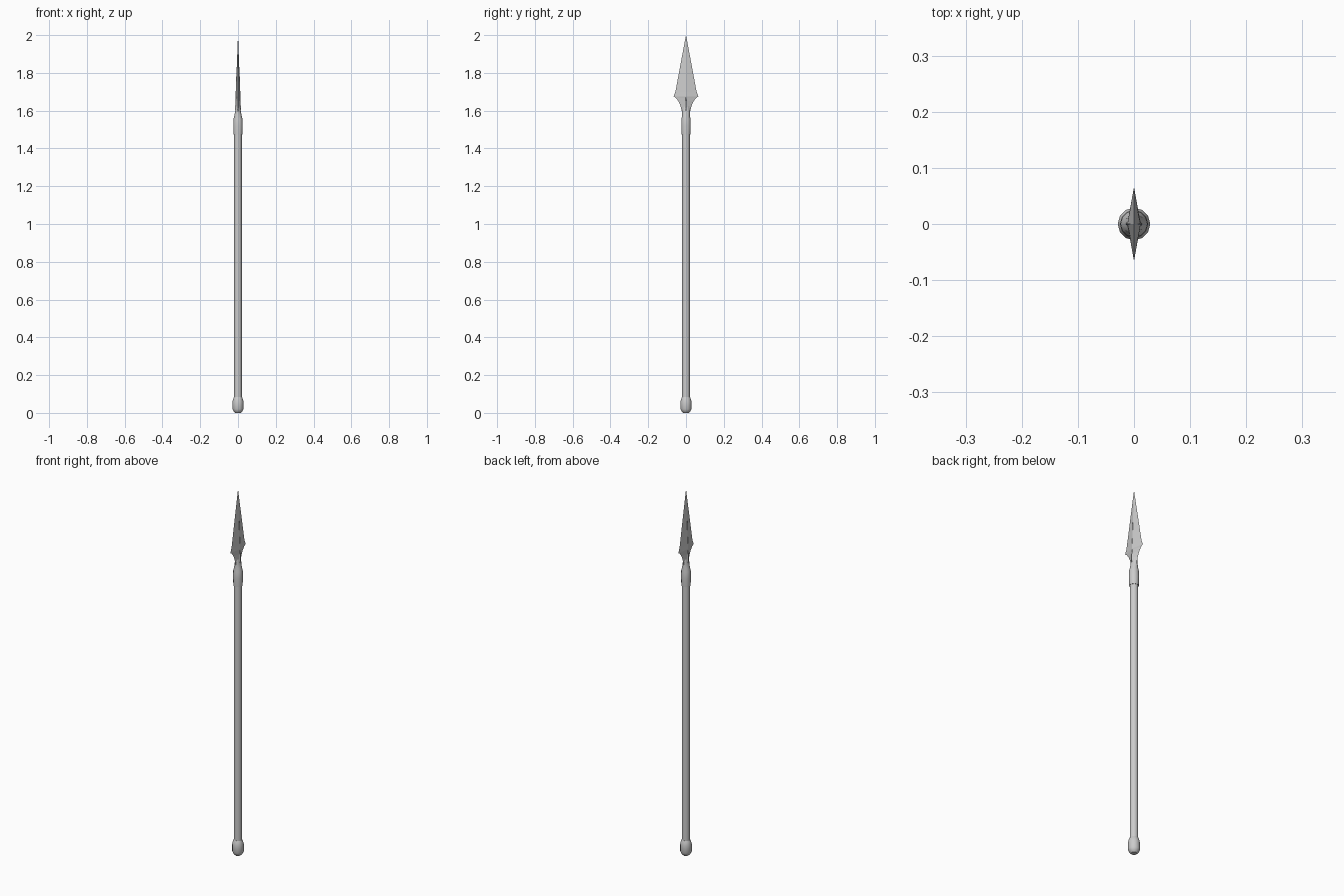
import bpy, bmesh, math

if "Cube" in bpy.data.objects:
    bpy.data.objects.remove(bpy.data.objects["Cube"])


def loft(name, rows, sides, phase=0.0, smooth=True):
    """Stack elliptical rings given as (z, half size in x, half size in y)."""
    bm = bmesh.new()
    rings = []
    for z, rx, ry in rows:
        ring = []
        for i in range(sides):
            a = 2 * math.pi * i / sides + phase
            ring.append(bm.verts.new((rx * math.cos(a), ry * math.sin(a), z)))
        rings.append(ring)
    for low, high in zip(rings, rings[1:]):
        for i in range(sides):
            j = (i + 1) % sides
            bm.faces.new((low[i], low[j], high[j], high[i]))
    bm.faces.new(rings[0][::-1])
    bm.faces.new(rings[-1])
    bmesh.ops.remove_doubles(bm, verts=bm.verts, dist=1e-5)
    bmesh.ops.recalc_face_normals(bm, faces=bm.faces)
    mesh = bpy.data.meshes.new(name)
    bm.to_mesh(mesh)
    bm.free()
    obj = bpy.data.objects.new(name, mesh)
    bpy.context.collection.objects.link(obj)
    if smooth:
        bpy.ops.object.select_all(action='DESELECT')
        obj.select_set(True)
        bpy.context.view_layer.objects.active = obj
        bpy.ops.object.shade_smooth_by_angle(angle=math.radians(35))
    return obj


SIDES = 12

# Long shaft
loft("shaft", [(0.05, .0205, .0205), (1.50, .0205, .0205)], SIDES)

# Rounded butt cap
loft("butt_cap", [(0.0, .015, .015), (0.008, .023, .023), (0.02, .029, .029),
                  (0.06, .029, .029), (0.075, .025, .025), (0.085, .021, .021)], SIDES)

# Socket that grips the shaft and flattens into the blade
loft("socket", [(1.475, .023, .023), (1.52, .025, .025), (1.555, .024, .024),
                (1.575, .019, .020), (1.60, .014, .021), (1.622, .011, .018)], SIDES)

# Flat diamond-section blade with swept shoulders
loft("blade", [(1.575, .010, .018), (1.60, .012, .023), (1.625, .013, .029),
               (1.65, .0125, .040), (1.668, .012, .054), (1.676, .012, .066),
               (1.70, .0115, .056), (1.83, .0065, .032), (2.0, .0001, .0001)],
     4, smooth=False)

# Raised spine along the blade centre
loft("spine", [(1.60, .015, .010), (1.63, .0145, .008), (1.83, .0075, .003)], 6, smooth=False)
